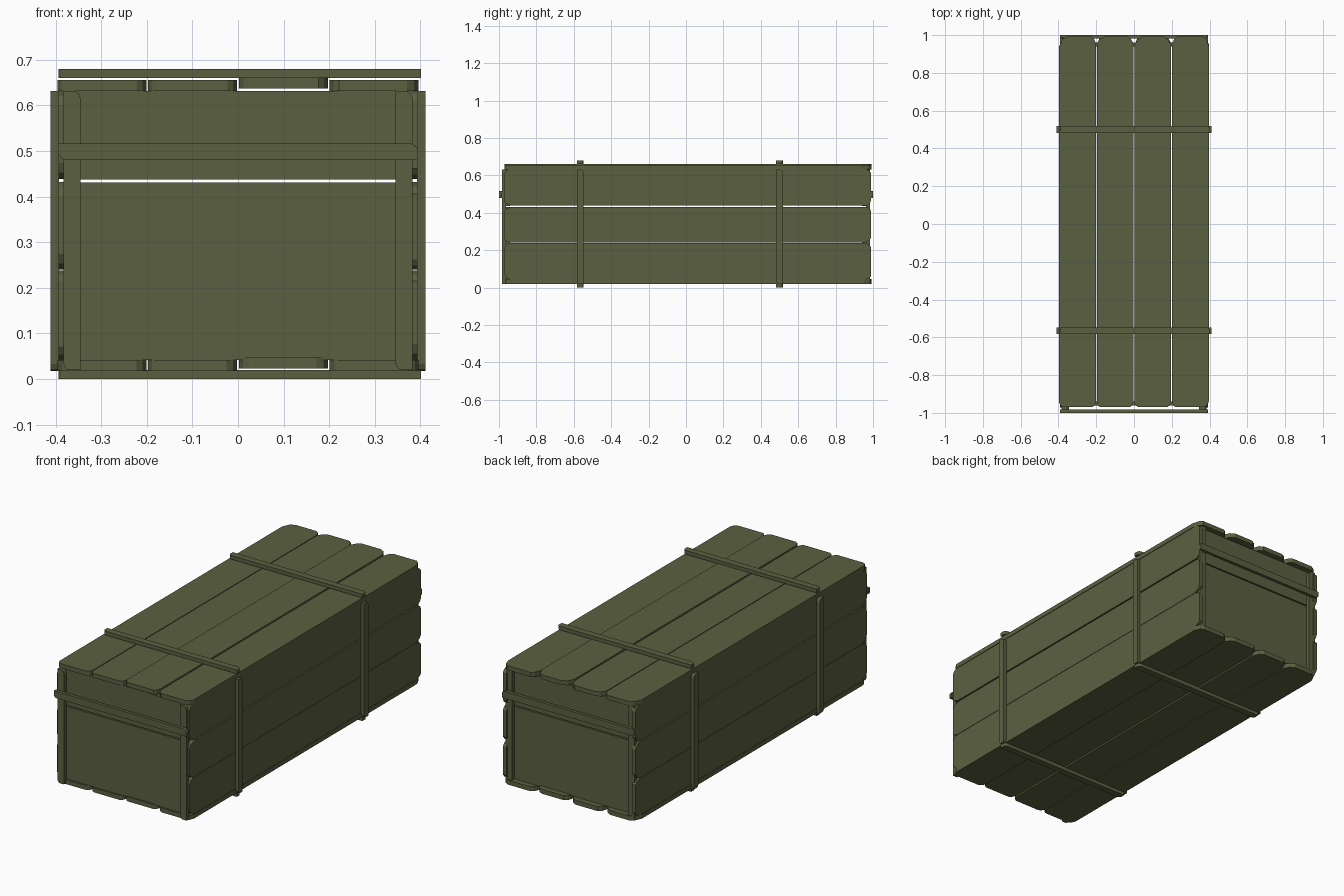
import bpy, bmesh, random
from mathutils import Vector

if "Cube" in bpy.data.objects:
    bpy.data.objects.remove(bpy.data.objects["Cube"])

random.seed(4)
X, Y, Z = Vector((1, 0, 0)), Vector((0, 1, 0)), Vector((0, 0, 1))

olive = bpy.data.materials.new("olive_painted_wood")
olive.diffuse_color = (0.105, 0.118, 0.052, 1)
olive.use_nodes = True
olive.node_tree.nodes["Principled BSDF"].inputs["Base Color"].default_value = olive.diffuse_color


def board(name, lo, hi, along, across, cuts):
    """Flat board filling the box lo..hi; cuts = four (along, across) corner chamfers."""
    lo, hi = Vector(lo), Vector(hi)
    mid, size = (lo + hi) / 2, hi - lo
    normal = along.cross(across)
    hl, hw = size.dot(along) / 2, size.dot(across) / 2
    ht = abs(size.dot(normal)) / 2
    outline = []
    for (sa, sc), (a, b) in zip(((1, 1), (-1, 1), (-1, -1), (1, -1)), cuts):
        corner = [(hl, hw - b), (hl - 0.3 * a, hw - 0.4 * b), (hl - a, hw)] if a else [(hl, hw)]
        if sa * sc < 0:
            corner.reverse()
        outline += [(sa * p, sc * q) for p, q in corner]
    bm = bmesh.new()
    rings = [[bm.verts.new(mid + along * p + across * q + normal * s * ht) for p, q in outline]
             for s in (-1, 1)]
    n = len(outline)
    bm.faces.new(rings[0][::-1])
    bm.faces.new(rings[1])
    for i in range(n):
        j = (i + 1) % n
        bm.faces.new((rings[0][i], rings[0][j], rings[1][j], rings[1][i]))
    bmesh.ops.recalc_face_normals(bm, faces=bm.faces)
    mesh = bpy.data.meshes.new(name)
    bm.to_mesh(mesh)
    bm.free()
    mesh.materials.append(olive)
    ob = bpy.data.objects.new(name, mesh)
    bpy.context.collection.objects.link(ob)
    return ob


def worn(back=0.045, front=0.03):
    """Irregular worn corners: larger at the back end of the plank."""
    r = lambda v: (v * random.uniform(0.7, 1.2), v * random.uniform(0.6, 1.0))
    return [r(back), r(front), r(front), r(back)]


SQUARE = [(0, 0)] * 4
SNIP = [(0.015, 0.012), (0, 0), (0.015, 0.012), (0, 0)]

# lid and floor: four planks each, the third one sitting slightly proud
for part, z in (("lid", 0.632), ("floor", 0.018)):
    for i in range(4):
        x = -0.396 + i * 0.199
        dz = 0.005 if i == 2 else 0
        board(f"{part}_plank_{i + 1}", (x, -0.97, z + dz), (x + 0.195, 0.992, z + dz + 0.024),
              Y, X, worn())

# side walls: three planks each
for side, s in (("left", -1), ("right", 1)):
    xs = sorted((s * 0.372, s * 0.393))
    for i, (z0, z1) in enumerate(((0.042, 0.238), (0.240, 0.432), (0.439, 0.633))):
        board(f"{side}_plank_{i + 1}", (xs[0], -0.972, z0), (xs[1], 0.99, z1), Y, Z,
              worn(0.035, 0.035))

# end walls: panels, corner posts and a cross batten
for end, s in (("front", -1), ("back", 1)):
    span = lambda a, b: sorted((s * a, s * b))
    y0, y1 = span(0.94, 0.962)
    board(f"{end}_lower_panel", (-0.372, y0, 0.042), (0.372, y1, 0.431), X, Z, SQUARE)
    board(f"{end}_upper_panel", (-0.372, y0, 0.437), (0.372, y1, 0.632), X, Z, SQUARE)
    y0, y1 = span(0.962, 0.983)
    for side, x in (("left", -0.383), ("right", 0.345)):
        board(f"{end}_{side}_post", (x, y0, 0.02), (x + 0.038, y1, 0.631), Z, X, SNIP)
    y0, y1 = span(0.983, 1.0)
    board(f"{end}_cross_batten", (-0.393, y0, 0.48), (0.393, y1, 0.517), X, Z, SNIP)

# two sets of battens wrapped round the crate
for tag, y in (("front", -0.565), ("rear", 0.50)):
    y0, y1 = y - 0.018, y + 0.018
    board(f"{tag}_top_batten", (-0.393, y0, 0.66), (0.401, y1, 0.68), X, Y, SNIP)
    board(f"{tag}_bottom_batten", (-0.393, y0, 0), (0.401, y1, 0.02), X, Y, SNIP)
    board(f"{tag}_left_batten", (-0.411, y0, 0.018), (-0.392, y1, 0.631), Z, Y, SNIP)
    board(f"{tag}_right_batten", (0.392, y0, 0.018), (0.411, y1, 0.631), Z, Y, SNIP)
